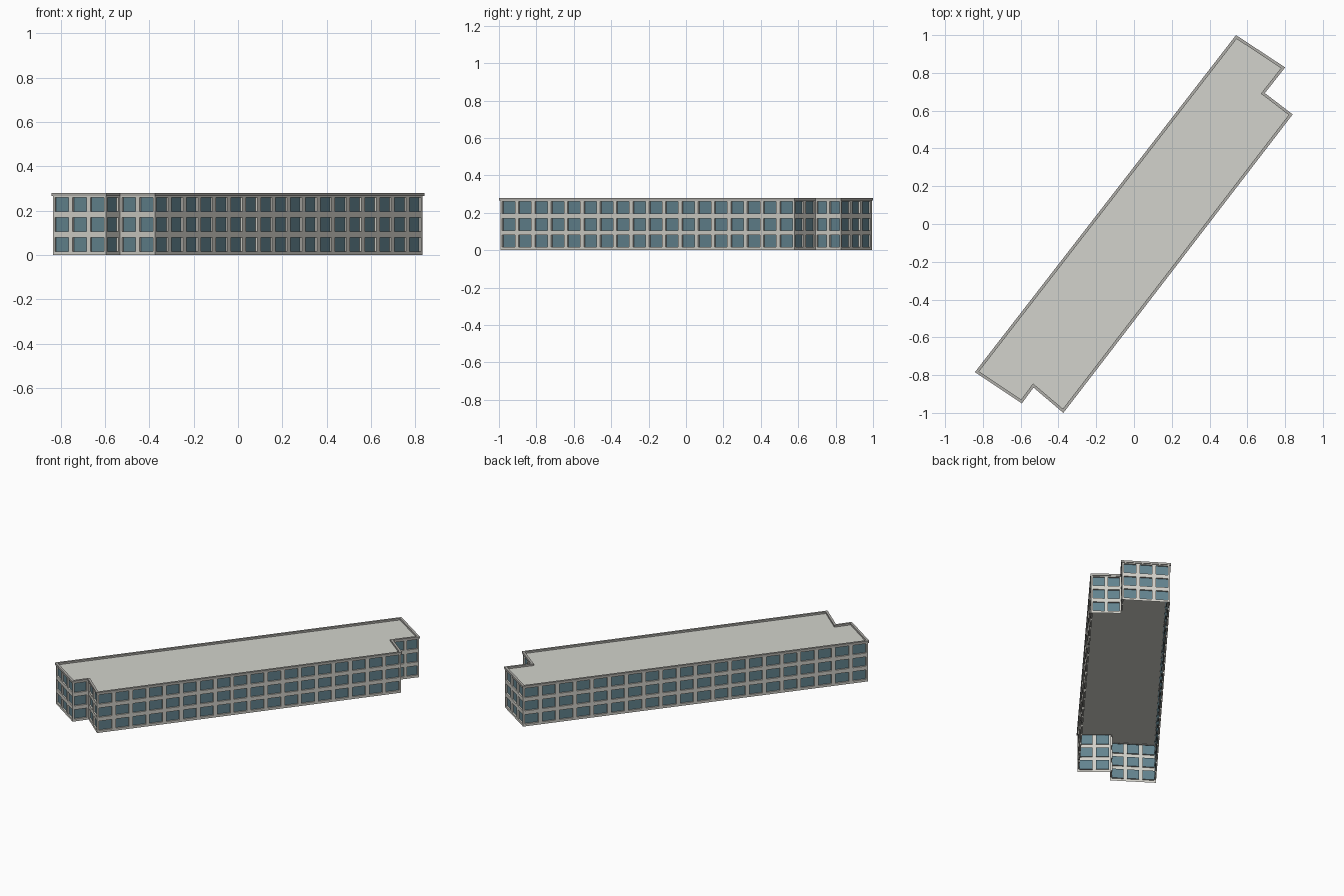
import bpy
import bmesh
from mathutils import Vector

if "Cube" in bpy.data.objects:
    bpy.data.objects.remove(bpy.data.objects["Cube"])


def material(name, rgb):
    mat = bpy.data.materials.new(name)
    mat.use_nodes = True
    colour = (*rgb, 1.0)
    mat.diffuse_color = colour
    mat.node_tree.nodes["Principled BSDF"].inputs["Base Color"].default_value = colour
    return mat


WALL = material("pale stone", (0.64, 0.63, 0.58))
GLASS = material("blue glass", (0.125, 0.23, 0.275))
ROOF = material("roof grey", (0.645, 0.65, 0.605))
TRIM = material("trim grey", (0.43, 0.42, 0.395))

# Footprint, counter-clockwise, at the outer edge of the roof rim
OUTLINE = [Vector(p) for p in [
    (-0.842, -0.784), (-0.594, -0.95), (-0.532, -0.866), (-0.374, -1.0),
    (0.84, 0.58), (0.693, 0.693), (0.8, 0.829), (0.54, 1.0)]]
HEIGHT = 0.28
WALL_TOP = 0.272
ROOF_Z = 0.268
STOREY = 0.09
PITCH = 0.11
RECESS = 0.01


def inset(points, d):
    """Move every side of a closed outline inward by d."""
    result = []
    for i, p in enumerate(points):
        a = (p - points[i - 1]).normalized()
        b = (points[(i + 1) % len(points)] - p).normalized()
        na, nb = Vector((-a.y, a.x)), Vector((-b.y, b.x))
        result.append(p + (na + nb) * d / (1 + na.dot(nb)))
    return result


def finish(name, bm, mats):
    mesh = bpy.data.meshes.new(name)
    bm.to_mesh(mesh)
    bm.free()
    for m in mats:
        mesh.materials.append(m)
    obj = bpy.data.objects.new(name, mesh)
    bpy.context.collection.objects.link(obj)


def band(name, outer, inner, z0, z1, mat):
    """Closed rectangular strip running round the building."""
    bm = bmesh.new()
    loops = [[bm.verts.new((p.x, p.y, z)) for p in pts]
             for pts, z in ((outer, z0), (outer, z1), (inner, z1), (inner, z0))]
    n = len(outer)
    for k in range(4):
        low, high = loops[k], loops[(k + 1) % 4]
        for i in range(n):
            j = (i + 1) % n
            bm.faces.new((low[i], low[j], high[j], high[i]))
    finish(name, bm, [mat])


def slab(name, points, z, mat):
    bm = bmesh.new()
    bm.faces.new([bm.verts.new((p.x, p.y, z)) for p in points])
    finish(name, bm, [mat])


def facade(name, start, end):
    """Single-skin wall grid with recessed windows on three storeys."""
    run = end - start
    along = run.normalized()
    inward = Vector((-along.y, along.x, 0))
    count = max(1, round(run.length / PITCH))
    step = run.length / count
    gap = 0.115 * step
    xs = [0.0]
    for i in range(count):
        xs += [i * step + gap, (i + 1) * step - gap]
    xs.append(run.length)
    zs = [0.0]
    for i in range(3):
        zs += [i * STOREY + 0.016, i * STOREY + 0.08]
    zs.append(WALL_TOP)

    bm = bmesh.new()
    grid = [[bm.verts.new((*(start + along * x), z)) for x in xs] for z in zs]
    windows = []
    for r in range(len(zs) - 1):
        for c in range(len(xs) - 1):
            face = bm.faces.new((grid[r][c], grid[r][c + 1],
                                 grid[r + 1][c + 1], grid[r + 1][c]))
            if r % 2 and c % 2:
                windows.append(face)
    # Push each pane back, leaving stone reveals around it
    for face in windows:
        pane = bmesh.ops.extrude_face_region(bm, geom=[face])["geom"]
        bmesh.ops.translate(bm, vec=inward * RECESS,
                            verts=[g for g in pane if isinstance(g, bmesh.types.BMVert)])
        for g in pane:
            if isinstance(g, bmesh.types.BMFace):
                g.material_index = 1
        if face.is_valid:
            bmesh.ops.delete(bm, geom=[face], context='FACES_ONLY')
    bm.normal_update()
    finish(name, bm, [WALL, GLASS])


# Facades, open underneath
walls = inset(OUTLINE, 0.005)
names = ["front_wide_end", "front_notch", "front_narrow_end", "left_long_side",
         "back_narrow_end", "back_notch", "back_wide_end", "right_long_side"]
for i, label in enumerate(names):
    facade(label + "_wall", walls[i], walls[(i + 1) % len(walls)])

# Roof and its raised rim
slab("roof", inset(OUTLINE, 0.008), ROOF_Z, ROOF)
band("roof_rim", OUTLINE, inset(OUTLINE, 0.015), 0.266, HEIGHT, TRIM)
